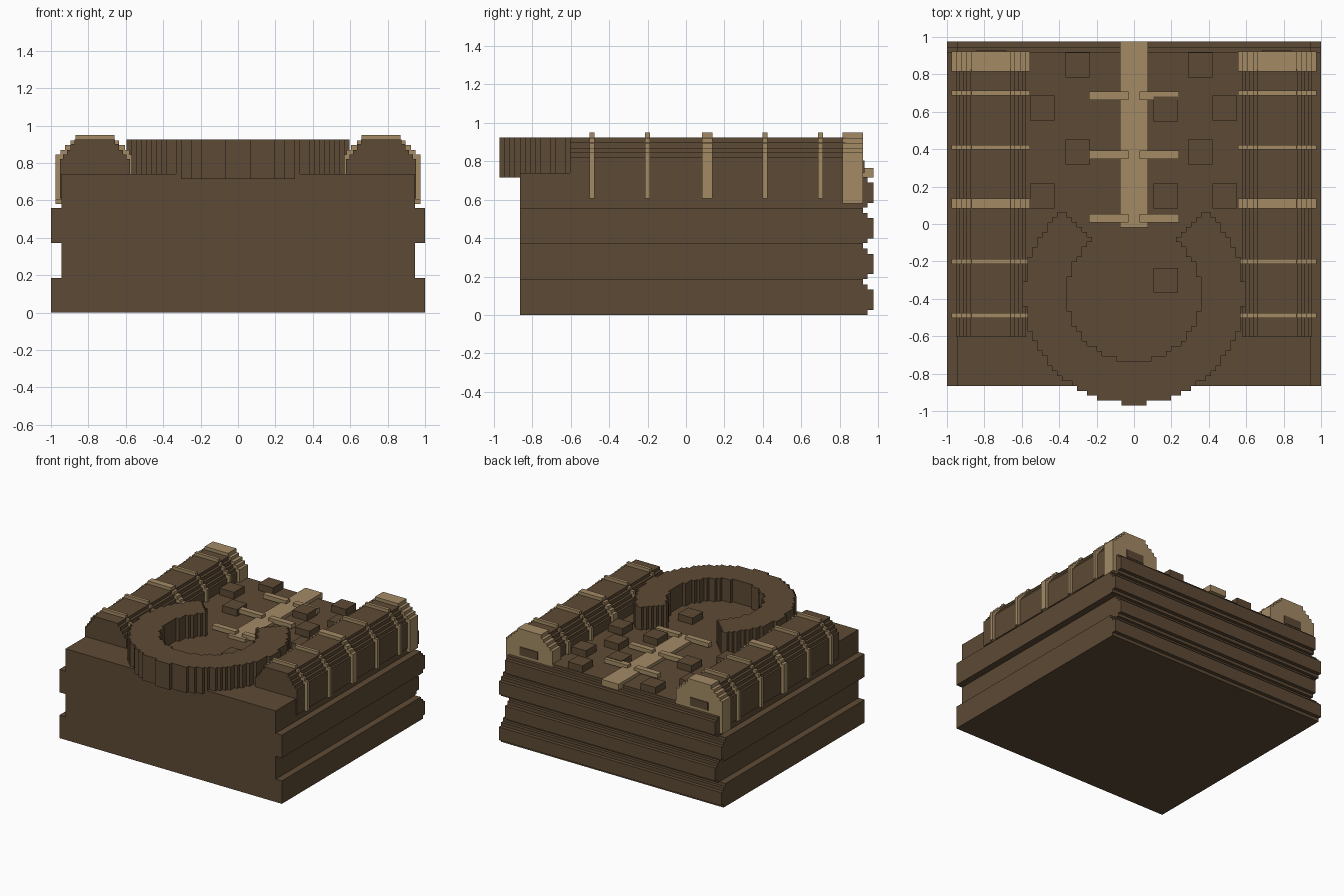
import bpy, bmesh, math

cube = bpy.data.objects.get("Cube")
if cube:
    bpy.data.objects.remove(cube, do_unlink=True)


def material(name, rgb):
    m = bpy.data.materials.new(name)
    m.use_nodes = True
    m.diffuse_color = (*rgb, 1)
    m.node_tree.nodes["Principled BSDF"].inputs["Base Color"].default_value = (*rgb, 1)
    return m


BROWN = material("dark_brown", (0.110, 0.068, 0.035))
TAN = material("tan", (0.366, 0.254, 0.130))


def finish(name, bm, mat):
    bmesh.ops.recalc_face_normals(bm, faces=bm.faces)
    mesh = bpy.data.meshes.new(name)
    bm.to_mesh(mesh)
    bm.free()
    mesh.materials.append(mat)
    ob = bpy.data.objects.new(name, mesh)
    bpy.context.collection.objects.link(ob)
    return ob


def box(name, mat, x0, x1, y0, y1, z0, z1):
    bm = bmesh.new()
    bmesh.ops.create_cube(bm, size=1)
    for v in bm.verts:
        v.co = (x1 if v.co.x > 0 else x0, y1 if v.co.y > 0 else y0, z1 if v.co.z > 0 else z0)
    return finish(name, bm, mat)


def extrude(name, mat, points, offset, axis):
    """Extrude a closed profile by a vector."""
    bm = bmesh.new()
    face = bm.faces.new([bm.verts.new(p) for p in points])
    out = bmesh.ops.extrude_face_region(bm, geom=[face])
    vec = [0, 0, 0]
    vec[axis] = offset
    bmesh.ops.translate(bm, vec=vec, verts=[g for g in out["geom"] if isinstance(g, bmesh.types.BMVert)])
    return finish(name, bm, mat)


FRONT, BACK, FLOOR, BAND = -0.865, 0.92, 0.74, 0.186

# Layered base: wide and narrow bands
half = [(1.0 if i % 2 == 0 else 0.945, z) for i in range(4) for z in (i * BAND, min((i + 1) * BAND, FLOOR))]
outline = half + [(-x, z) for x, z in reversed(half)]
extrude("base", BROWN, [(x, FRONT, z) for x, z in outline], BACK - FRONT, 1)

# Rounded logs across the back
for i in range(4):
    w = 1.0 if i % 2 == 0 else 0.945
    z = i * BAND
    low = z if i == 0 else z + 0.002
    section = [(BACK - 0.02, low), (0.945, low), (0.945, z + 0.026), (0.975, z + 0.026),
               (0.975, z + 0.132), (0.945, z + 0.132), (0.945, z + 0.159), (BACK - 0.02, z + 0.159)]
    extrude("back_log", BROWN, [(-w, y, h) for y, h in section], 2 * w, 0)


# Stepped vaults with ribs and end walls on both sides
def vault(name, mat, cx, y0, y1, bottom, steps):
    side, low = [], bottom
    for w, z in steps:
        side += [(w, low), (w, z)]
        low = z
    pts = side + [(-w, z) for w, z in reversed(side)]
    return extrude(name, mat, [(cx + x, y0, z) for x, z in pts], y1 - y0, 1)


SHELL = [(0.187, 0.82), (0.17, 0.845), (0.15, 0.87), (0.13, 0.9), (0.108, 0.924)]
RIB = [(0.21, 0.845), (0.185, 0.87), (0.16, 0.895), (0.13, 0.92), (0.105, 0.95)]
RIBS = [(-0.49, 0.013), (-0.2, 0.013), (0.11, 0.027), (0.41, 0.013), (0.7, 0.013)]
for s in (-1, 1):
    cx = 0.765 * s
    vault("vault_shell", BROWN, cx, -0.605, 0.83, 0.61, SHELL)
    for y, t in RIBS:
        vault("vault_rib", TAN, cx, y - t, y + t, 0.605, RIB)
    vault("vault_end_wall", TAN, cx, 0.815, BACK + 0.001, 0.58, RIB)
    box("vault_doorway", BROWN, cx - 0.08, cx + 0.08, BACK, BACK + 0.008, FLOOR, 0.805)

# Horseshoe wall made of square cells
S = 0.0265
CY = -0.375
bm = bmesh.new()
corners = {}


def corner(i, j):
    if (i, j) not in corners:
        corners[i, j] = bm.verts.new(((i - 0.5) * S, CY + (j - 0.5) * S, 0.715))
    return corners[i, j]


for i in range(-23, 24):
    for j in range(-23, 24):
        x, y = i * S, CY + j * S
        if 0.36 < math.hypot(x, y - CY) < 0.587 and y < 1.14 * abs(x) - 0.353:
            bm.faces.new([corner(i, j), corner(i + 1, j), corner(i + 1, j + 1), corner(i, j + 1)])
top = bmesh.ops.extrude_face_region(bm, geom=bm.faces[:])
bmesh.ops.translate(bm, vec=(0, 0, 0.21), verts=[g for g in top["geom"] if isinstance(g, bmesh.types.BMVert)])
bmesh.ops.recalc_face_normals(bm, faces=bm.faces)
bmesh.ops.dissolve_limit(bm, angle_limit=0.01, verts=bm.verts[:], edges=bm.edges[:])
finish("horseshoe_wall", bm, BROWN)

# Central walkway with cross planks
box("walkway", TAN, -0.076, 0.076, -0.02, 0.975, 0.715, 0.766)
for y in (0.03, 0.37, 0.685):
    for s in (-1, 1):
        x0, x1 = sorted((0.03 * s, 0.24 * s))
        box("cross_plank", TAN, x0, x1, y - 0.023, y + 0.023, 0.755, 0.79)

# Small blocks scattered on the floor
BLOCKS = [(-0.3, 0.85), (-0.49, 0.62), (-0.3, 0.385), (-0.49, 0.15), (0.355, 0.85), (0.485, 0.62),
          (0.17, 0.615), (0.355, 0.385), (0.17, 0.15), (0.485, 0.15), (0.17, -0.3)]
for x, y in BLOCKS:
    box("floor_block", BROWN, x - 0.066, x + 0.066, y - 0.066, y + 0.066, FLOOR - 0.01, 0.795)
